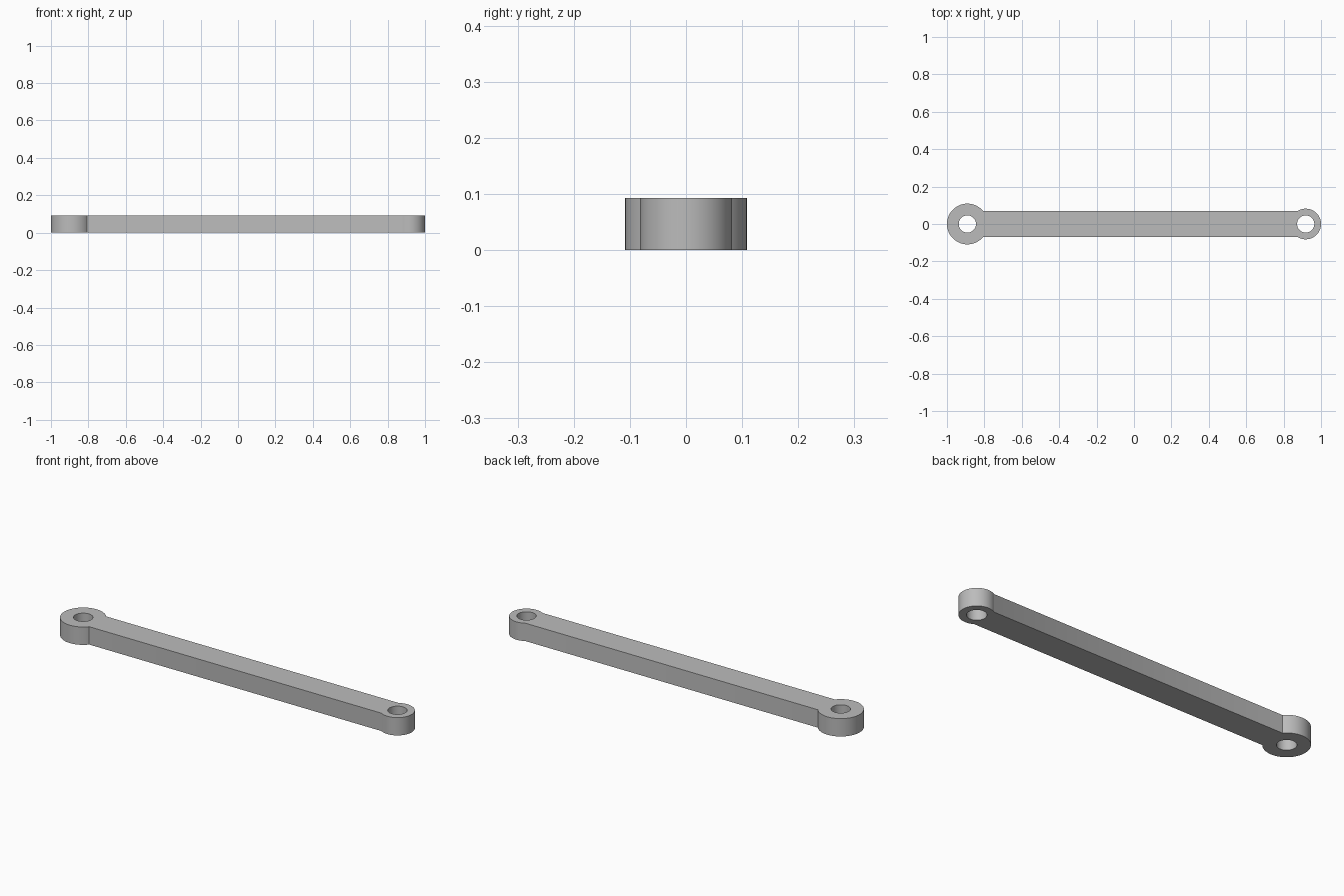
import bpy
import bmesh
from math import asin, cos, sin, pi

if "Cube" in bpy.data.objects:
    bpy.data.objects.remove(bpy.data.objects["Cube"], do_unlink=True)

HEIGHT = 0.093
HALF_WIDTH = 0.07
BIG_R, SMALL_R, HOLE_R = 0.109, 0.082, 0.046
BIG_X, SMALL_X = BIG_R - 1, 1 - SMALL_R

grey = bpy.data.materials.new("Plain grey")
grey.use_nodes = True
colour = (0.5, 0.5, 0.5, 1)
grey.diffuse_color = colour
grey.node_tree.nodes["Principled BSDF"].inputs["Base Color"].default_value = colour


def arc(cx, radius, start, end, steps):
    """Points along an arc, both ends included."""
    angles = [start + (end - start) * i / steps for i in range(steps + 1)]
    return [(cx + radius * cos(a), radius * sin(a), 0) for a in angles]


def add_loop(bm, points):
    verts = [bm.verts.new(p) for p in points]
    return [bm.edges.new((v, verts[i - 1])) for i, v in enumerate(verts)]


# Outline: both eyes joined by the straight bar
big_a = asin(HALF_WIDTH / BIG_R)
small_a = asin(HALF_WIDTH / SMALL_R)
outline = (arc(BIG_X, BIG_R, big_a, 2 * pi - big_a, 48)
           + arc(SMALL_X, SMALL_R, small_a - pi, pi - small_a, 40))

# Pin holes
bm = bmesh.new()
edges = add_loop(bm, outline)
for x in (BIG_X, SMALL_X):
    edges += add_loop(bm, arc(x, HOLE_R, 0, 2 * pi, 48)[:-1])

# Fill the flat profile and raise it to full thickness
bmesh.ops.triangle_fill(bm, edges=edges, use_beauty=True)
raised = bmesh.ops.extrude_face_region(bm, geom=bm.faces[:], use_keep_orig=True)
top = [g for g in raised["geom"] if isinstance(g, bmesh.types.BMVert)]
bmesh.ops.translate(bm, verts=top, vec=(0, 0, HEIGHT))
bmesh.ops.recalc_face_normals(bm, faces=bm.faces[:])

mesh = bpy.data.meshes.new("link_rod")
bm.to_mesh(mesh)
bm.free()
mesh.materials.append(grey)
rod = bpy.data.objects.new("link_rod", mesh)
bpy.context.collection.objects.link(rod)

bpy.ops.object.select_all(action="DESELECT")
rod.select_set(True)
bpy.context.view_layer.objects.active = rod
bpy.ops.object.shade_smooth_by_angle(angle=pi / 6)
